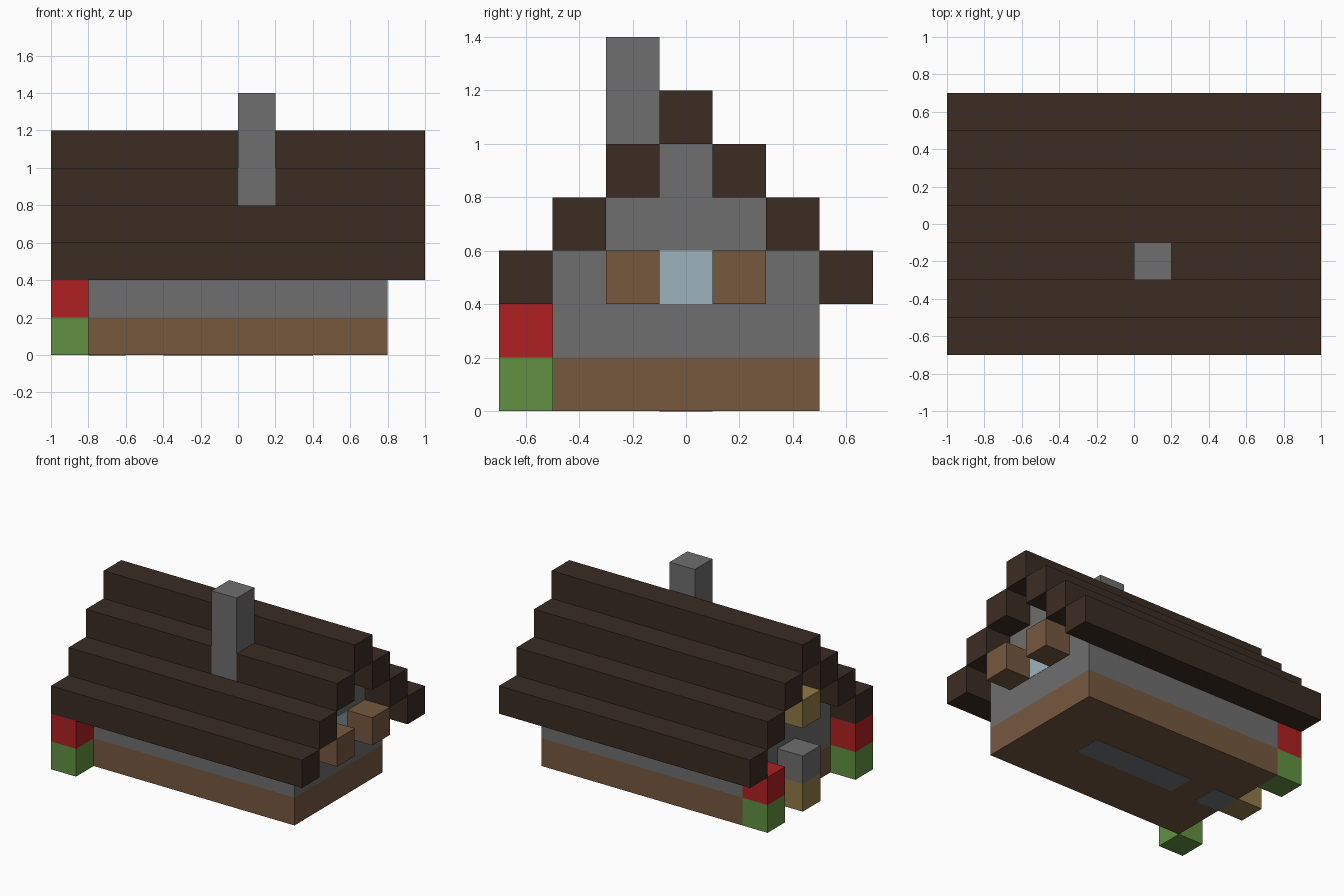
import bpy

default = bpy.data.objects.get("Cube")
if default:
    bpy.data.objects.remove(default, do_unlink=True)

U = 0.2  # edge of one building block


def material(name, hex_colour):
    def linear(c):
        return c / 12.92 if c <= 0.04045 else ((c + 0.055) / 1.055) ** 2.4
    rgb = [linear(int(hex_colour[i:i + 2], 16) / 255) for i in (0, 2, 4)]
    mat = bpy.data.materials.new(name)
    mat.use_nodes = True
    mat.diffuse_color = (*rgb, 1)
    bsdf = mat.node_tree.nodes["Principled BSDF"]
    bsdf.inputs["Base Color"].default_value = (*rgb, 1)
    bsdf.inputs["Roughness"].default_value = 0.9
    return mat


STONE = material("stone grey", "6E6E6E")
PLANK = material("plank brown", "76583F")
ROOF = material("dark roof wood", "3B2C23")
RED = material("flower red", "AF2022")
GREEN = material("leaf green", "629142")
GLASS = material("window glass", "9CB4BE")
TAN = material("tan wood", "917A47")
SLATE = material("slate grey", "70767A")


def box(name, mat, x, y, z):
    """Box from (low, high) ranges, measured in blocks."""
    mid = [sum(r) / 2 * U for r in (x, y, z)]
    bpy.ops.mesh.primitive_cube_add(size=1, location=mid)
    obj = bpy.context.object
    obj.name = name
    obj.scale = [(r[1] - r[0]) * U for r in (x, y, z)]
    bpy.ops.object.transform_apply(location=False, rotation=False, scale=True)
    obj.data.materials.append(mat)
    return obj


BODY = (-4, 4)
LENGTH = (-5, 5)
PORCH = (-5, -4)

# Plank base, stone walls and stepped gables
box("floor_base", PLANK, BODY, (-2.5, 2.5), (0, 1))
box("walls", STONE, BODY, (-2.5, 2.5), (1, 3))
box("lower_gable", STONE, BODY, (-1.5, 1.5), (3, 4))
box("upper_gable", STONE, BODY, (-0.5, 0.5), (4, 5))

# Stepped roof rows; the chimney takes one block out of a front row
for side, label in ((-1, "front"), (1, "back")):
    for step in range(3):
        y = side * (3 - step)
        spans = [LENGTH]
        if side < 0 and step == 2:
            spans = [(-5, 0), (1, 5)]
        for span in spans:
            box(f"{label}_roof_row", ROOF, span, (y - .5, y + .5), (2 + step, 3 + step))
box("roof_ridge", ROOF, LENGTH, (-0.5, 0.5), (5, 6))
box("chimney", STONE, (0, 1), (-1.5, -0.5), (4, 7))

# Window with open shutters on the left end
box("window", GLASS, (3.98, 4.01), (-0.5, 0.5), (2, 3))
for y in (-1, 1):
    box("shutter", PLANK, (4, 5), (y - .5, y + .5), (2, 3))

# Flower bushes at the right end
for y in (-3, 2):
    box("bush_leaves", GREEN, PORCH, (y - .5, y + .5), (0, 1))
    box("bush_flowers", RED, PORCH, (y - .5, y + .5), (1, 2))

# Entrance post and the beam above it
box("entrance_post", TAN, PORCH, (-0.5, 0.5), (0, 1))
box("entrance_post_cap", STONE, PORCH, (-0.5, 0.5), (1, 2))
box("entrance_beam", TAN, PORCH, (-0.5, 0.5), (3, 4))

# Slate inlays in the underside of the floor
box("floor_inlay", SLATE, (-2, 2), (-0.5, 0.5), (-0.01, 0.02))
box("entrance_inlay", SLATE, (-4, -3), (-0.5, 0.5), (-0.01, 0.02))
